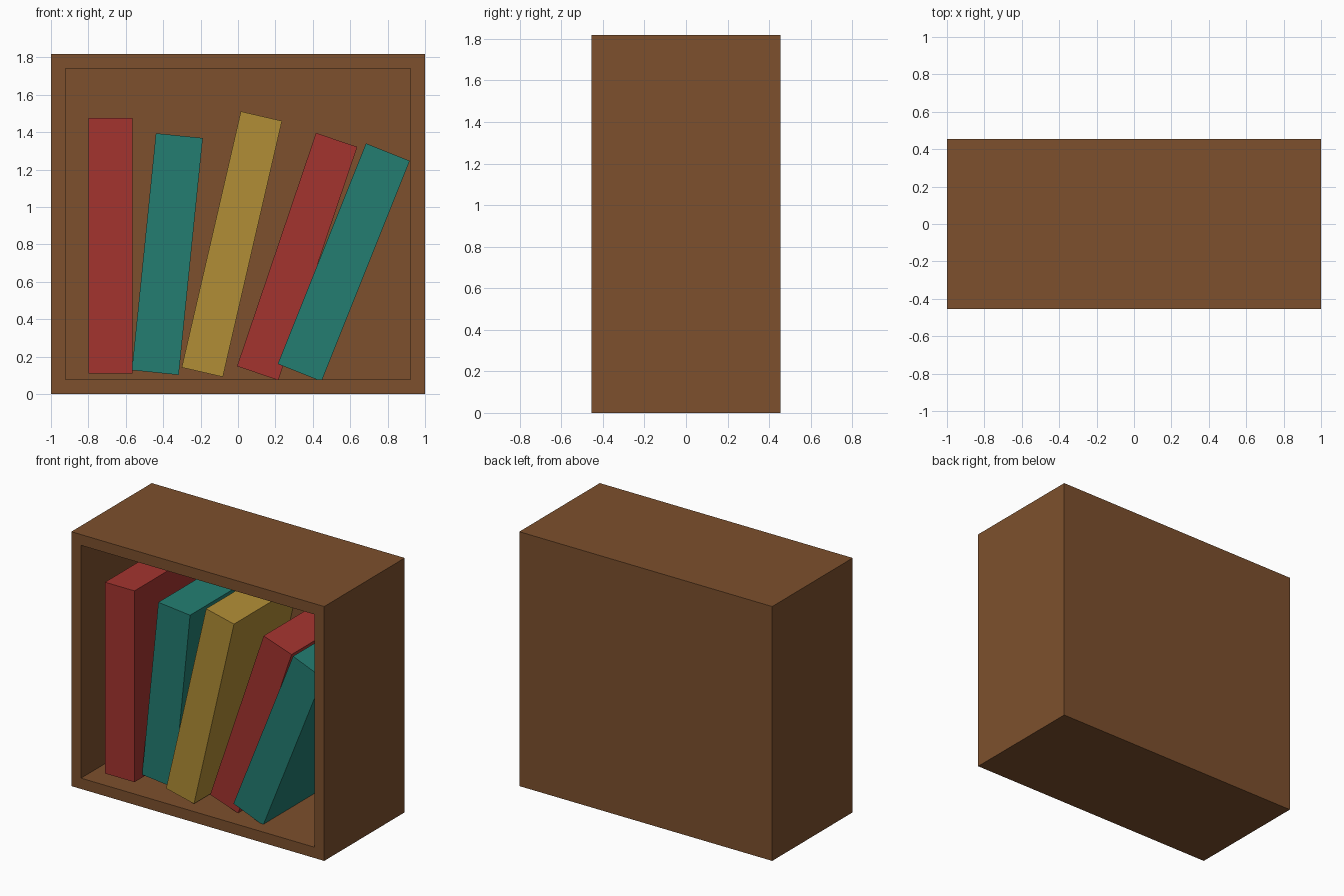
import bpy, bmesh, math
from mathutils import Matrix, Vector

if "Cube" in bpy.data.objects:
    bpy.data.objects.remove(bpy.data.objects["Cube"])

W, D, H, T = 2.0, 0.909, 1.818, 0.109   # cabinet size and board thickness
FRONT = -D / 2


def material(name, rgb):
    lin = [(c / 255 / 12.92) if c / 255 <= 0.04045 else ((c / 255 + 0.055) / 1.055) ** 2.4 for c in rgb]
    m = bpy.data.materials.new(name)
    m.diffuse_color = (*lin, 1.0)
    m.use_nodes = True
    m.node_tree.nodes["Principled BSDF"].inputs["Base Color"].default_value = m.diffuse_color
    return m


wood = material("brown wood", (125, 80, 45))
red = material("red cover", (164, 52, 47))
teal = material("teal cover", (35, 125, 113))
gold = material("gold cover", (177, 141, 54))


def add_object(name, bm, mat):
    bmesh.ops.recalc_face_normals(bm, faces=bm.faces[:])
    me = bpy.data.meshes.new(name)
    bm.to_mesh(me)
    bm.free()
    me.materials.append(mat)
    ob = bpy.data.objects.new(name, me)
    bpy.context.collection.objects.link(ob)
    return ob


def box(lo, hi):
    bm = bmesh.new()
    bmesh.ops.create_cube(bm, size=1)
    lo, hi = Vector(lo), Vector(hi)
    bmesh.ops.scale(bm, vec=hi - lo, verts=bm.verts[:])
    bmesh.ops.translate(bm, vec=(lo + hi) / 2, verts=bm.verts[:])
    return bm


# Bookcase: a box whose front is inset and pushed in to leave a back panel
bm = box((-W / 2, FRONT, 0), (W / 2, -FRONT, H))
front = min(bm.faces, key=lambda f: f.calc_center_median().y)
bmesh.ops.inset_region(bm, faces=[front], thickness=T)
pushed = bmesh.ops.extrude_discrete_faces(bm, faces=[front])["faces"][0]
bmesh.ops.translate(bm, vec=(0, D - T, 0), verts=pushed.verts[:])
add_object("bookcase", bm, wood)

# Books: top left corner x and z, width, length, lean in degrees, setback, cover
books = [
    (-0.798, 1.476, 0.233, 1.367, 0.0, 0.092, red),
    (-0.439, 1.394, 0.252, 1.273, 5.8, 0.182, teal),
    (0.015, 1.511, 0.226, 1.405, 13.0, 0.073, gold),
    (0.417, 1.396, 0.233, 1.317, 18.7, 0.148, red),
    (0.684, 1.340, 0.252, 1.270, 21.8, 0.100, teal),
]
for i, (x, z, w, length, lean, setback, cover) in enumerate(books, 1):
    bm = box((0, FRONT + setback, -length), (w, -FRONT - T - 0.005, 0))
    turn = Matrix.Translation((x, 0, z)) @ Matrix.Rotation(math.radians(lean), 4, 'Y')
    bmesh.ops.transform(bm, matrix=turn, verts=bm.verts[:])
    add_object(f"book_{i}", bm, cover)
